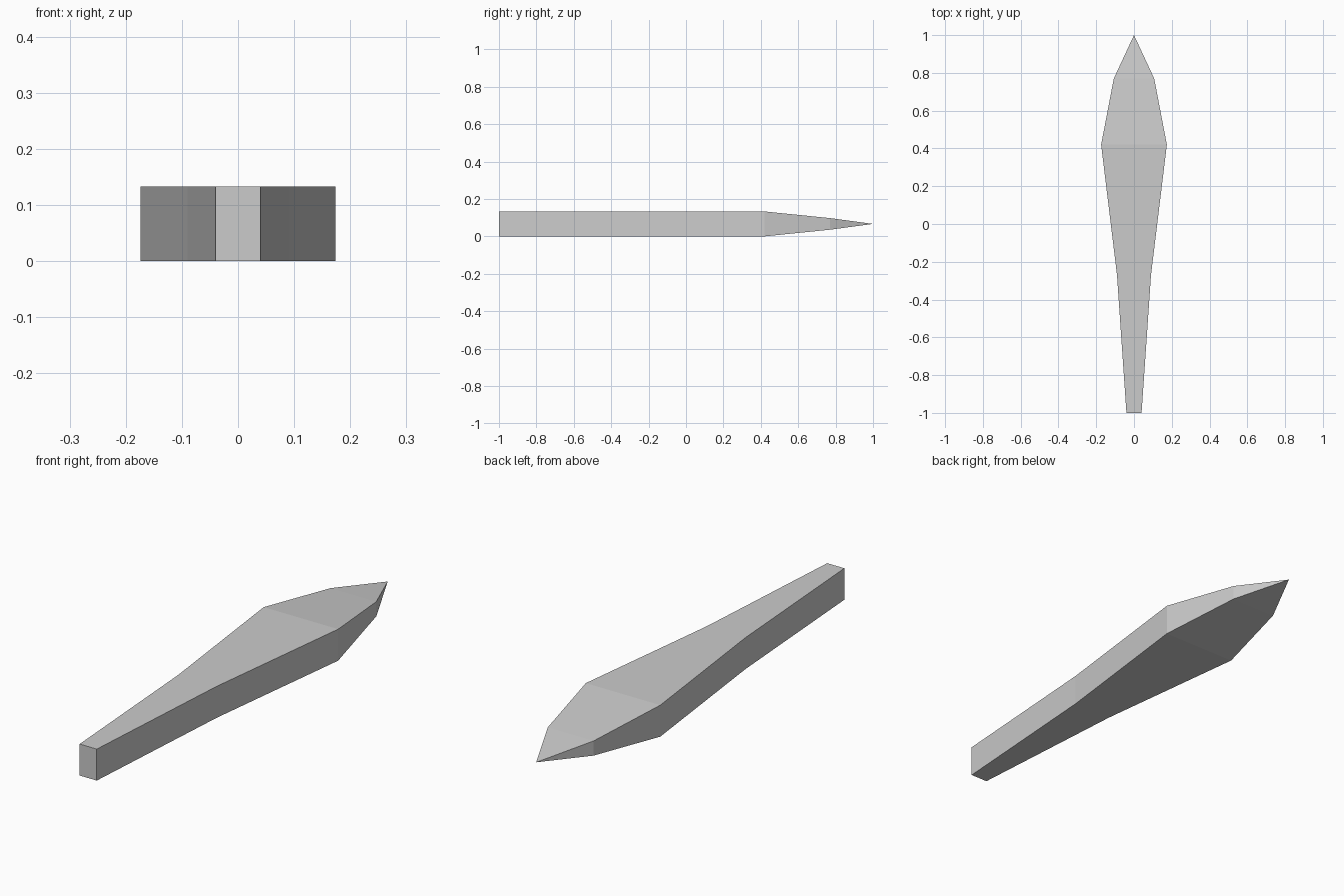
import bpy
import bmesh

cube = bpy.data.objects.get("Cube")
if cube:
    bpy.data.objects.remove(cube, do_unlink=True)

# Plain grey material
grey = bpy.data.materials.new("light_grey")
grey.use_nodes = True
colour = (0.6, 0.6, 0.6, 1)
grey.diffuse_color = colour
grey.node_tree.nodes["Principled BSDF"].inputs["Base Color"].default_value = colour

MID = 0.0665  # mid height of the blade

# Cross-sections from butt to shoulder: y, half width, half height
SECTIONS = [
    (-1.0, 0.04, MID),
    (-0.27, 0.09, MID),
    (0.42, 0.174, MID),
    (0.77, 0.107, 0.031),
]

bm = bmesh.new()


def ring(y, w, h):
    """Rectangular cross-section at y."""
    corners = ((-w, -h), (w, -h), (w, h), (-w, h))
    return [bm.verts.new((x, y, MID + z)) for x, z in corners]


# Tapered shaft and shoulders
rings = [ring(*s) for s in SECTIONS]
for a, b in zip(rings, rings[1:]):
    for i in range(4):
        j = (i + 1) % 4
        bm.faces.new((a[i], a[j], b[j], b[i]))

# Square butt and sharp point
bm.faces.new(rings[0])
tip = bm.verts.new((0, 1, MID))
for i in range(4):
    bm.faces.new((rings[-1][i], rings[-1][(i + 1) % 4], tip))

bmesh.ops.recalc_face_normals(bm, faces=bm.faces)
mesh = bpy.data.meshes.new("pointed_blade")
bm.to_mesh(mesh)
bm.free()
mesh.materials.append(grey)
blade = bpy.data.objects.new("pointed_blade", mesh)
bpy.context.collection.objects.link(blade)
